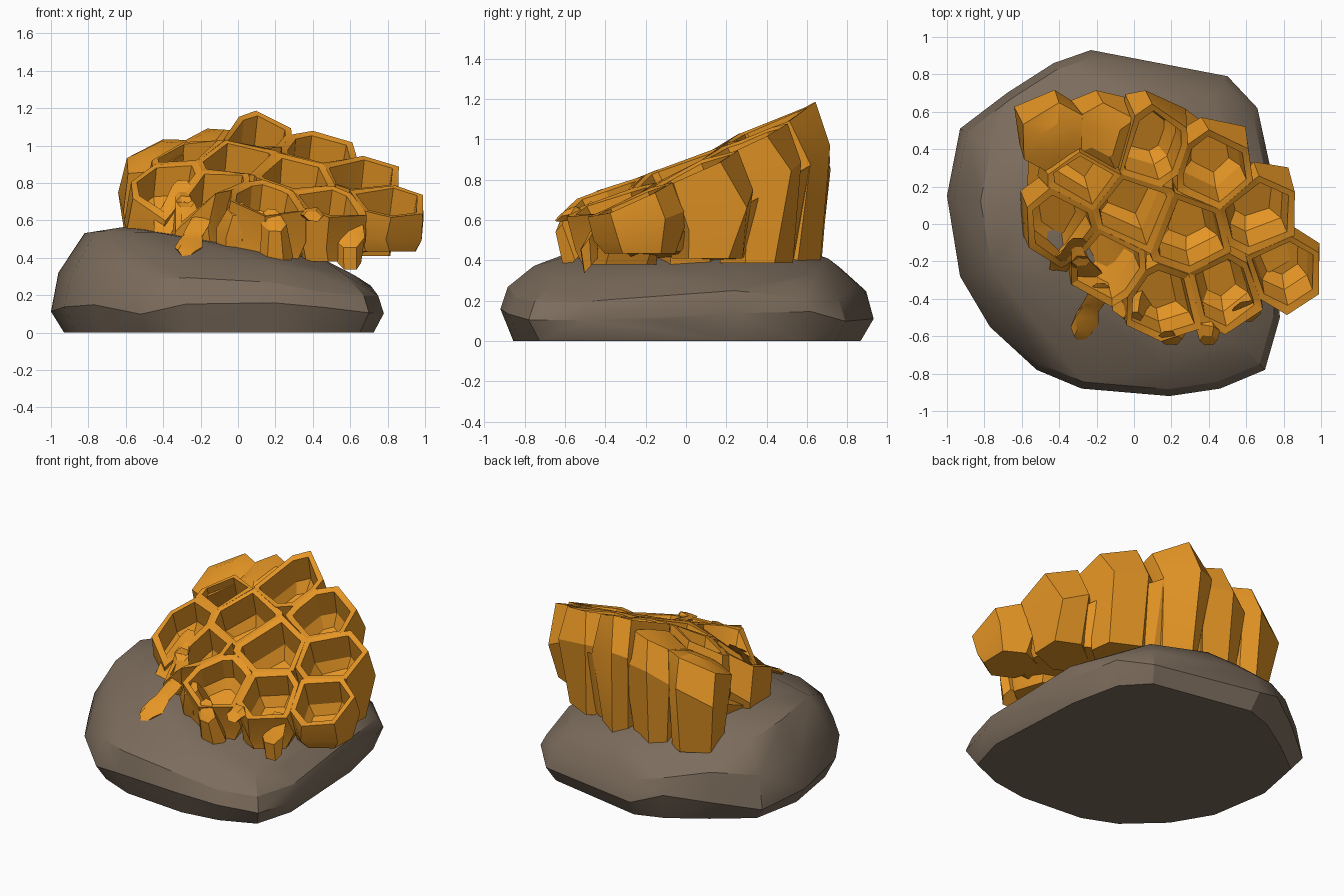
import bpy, bmesh, math, random
from mathutils import Vector, noise

if "Cube" in bpy.data.objects:
    bpy.data.objects.remove(bpy.data.objects["Cube"])

random.seed(4)


def material(name, rgb):
    m = bpy.data.materials.new(name)
    m.diffuse_color = (*rgb, 1)
    m.use_nodes = True
    m.node_tree.nodes["Principled BSDF"].inputs["Base Color"].default_value = m.diffuse_color
    return m


AMBER = material("amber wax", (0.78, 0.3, 0.018))
STONE = material("brown stone", (0.2, 0.15, 0.108))


def finish(bm, name, mat, angle):
    bmesh.ops.recalc_face_normals(bm, faces=bm.faces)
    me = bpy.data.meshes.new(name)
    bm.to_mesh(me)
    bm.free()
    me.materials.append(mat)
    ob = bpy.data.objects.new(name, me)
    bpy.context.collection.objects.link(ob)
    bpy.ops.object.select_all(action='DESELECT')
    bpy.context.view_layer.objects.active = ob
    ob.select_set(True)
    bpy.ops.object.shade_smooth_by_angle(angle=math.radians(angle))
    return ob


def loft(bm, rings):
    """Closed skin through a list of equally long point rings."""
    vs = [[bm.verts.new(p) for p in r] for r in rings]
    n = len(vs[0])
    for a, b in zip(vs, vs[1:]):
        for i in range(n):
            j = (i + 1) % n
            bm.faces.new((a[i], a[j], b[j], b[i]))
    bm.faces.new(vs[0][::-1])
    bm.faces.new(vs[-1])


def jitter(p, amount, freq=4):
    return Vector(p) + noise.noise_vector(Vector(p) * freq) * amount


# Boulder: hull of rings, higher on the left and falling to front and back
OUTLINE = [(-1, .15), (-.93, .51), (-.68, .7), (-.43, .86), (-.23, .93), (0, .86),
           (.5, .79), (.66, .62), (.74, .25), (.76, -.15), (.78, -.5), (.7, -.78),
           (.46, -.88), (.19, -.92), (0, -.87), (-.28, -.88), (-.52, -.78),
           (-.77, -.55), (-.93, -.28)]


def stone_ring(s, base, tilt, wobble=0.0):
    ring = []
    for x, y in OUTLINE:
        x, y = x * s, y * s
        fall = .4 * max(0, abs(y) - .28) * min(1, max(0, -2 * x)) if base > .3 else 0
        p = Vector((x, y, base - tilt * x - fall))
        if wobble:
            p.z += noise.noise(p * 5) * wobble
        ring.append(p)
    return ring


bm = bmesh.new()
for ring in (stone_ring(.93, 0, 0), stone_ring(1, .13, 0, .08),
             stone_ring(.96, .26, .06, .06), stone_ring(.82, .4, .17, .04),
             stone_ring(.58, .455, .17, .04), stone_ring(.2, .47, .1)):
    for p in ring:
        bm.verts.new(p)
res = bmesh.ops.convex_hull(bm, input=bm.verts[:])
bmesh.ops.delete(bm, geom=[v for v in bm.verts if not v.link_faces], context='VERTS')
finish(bm, "boulder", STONE, 25)

# Comb: irregular hexagonal cells on a tilted sheet
CELLS = [(.09, .4), (-.26, .26), (.42, .28), (-.02, .06), (.32, -.06), (.66, .04),
         (-.38, -.01), (-.13, -.21), (.15, -.42), (.48, -.36), (.8, -.26)]
LUMPS = [(-.41, .44), (-.16, .45)]
INNER = [(-.02, .06), (.32, -.06)]
NORMAL = Vector((.12, -.42, 1)).normalized()


def sheet(x, y):
    broken = max(0, .26 - math.hypot(x + .36, y + .32)) * .8
    return .915 - .12 * x + .42 * y - .45 * max(0, -.1 - x) - broken


def cell_outline(c, radius):
    """Hexagon trimmed halfway towards every neighbour."""
    poly = [c + Vector((math.sin(k * math.pi / 3), math.cos(k * math.pi / 3))) * radius
            for k in range(6)]
    for o in map(Vector, CELLS + LUMPS):
        if o == c:
            continue
        d, mid, out = o - c, (o + c) / 2, []
        for p, q in zip(poly, poly[1:] + poly[:1]):
            dp, dq = (p - mid).dot(d), (q - mid).dot(d)
            if dp <= 0:
                out.append(p)
            if dp * dq < 0:
                out.append(p.lerp(q, dp / (dp - dq)))
        poly = out
    # merge corners that nearly coincide
    return [p for p, q in zip(poly, poly[1:] + poly[:1]) if (p - q).length > .02]


def comb_ring(poly, c, scale, depth, floor=None, drop=0.0):
    ring = []
    for p in poly:
        q = c + (p - c) * scale
        v = jitter((q.x, q.y, sheet(q.x, q.y) - drop), .035)
        v -= NORMAL * depth
        if floor is not None:
            v.z = floor
        ring.append(v)
    return ring


bm = bmesh.new()
for xy in CELLS + LUMPS:
    c = Vector(xy)
    solid = xy in LUMPS
    poly = cell_outline(c, .29 if xy in INNER else .2 if solid else .23)
    height = sheet(*c)
    d = min(.22, .5 * (height - .4))
    hole = min(.25, .8 * (height - .49 + .14 * c.x))
    foot = .38 + .18 * max(0, c.x - .5) + .1 * max(0, c.y - .2)
    drop = .07 if solid else 0
    mid = [jitter(p, .06, 9) for p in comb_ring(poly, c, 1.04, d, drop=drop)]
    for p in mid:
        p.y = min(p.y, .72 + .05 * noise.noise(p * 7))
    rings = [comb_ring(poly, c, .84, d * .7, foot), mid,
             comb_ring(poly, c, 1.0, 0, drop=drop)]
    if solid:
        rings.append(comb_ring(poly, c, .5, 0, drop=drop - .03))
    else:
        rings += [comb_ring(poly, c, .82, .008),
                  comb_ring(poly, c, .76, hole * .75),
                  comb_ring(poly, c, .5, hole)]
    loft(bm, rings)
finish(bm, "honeycomb", AMBER, 25)

# Wax core that closes the grooves between the cells
CORE = [(-.52, .1), (-.52, .5), (-.1, .55), (.3, .5), (.57, .3), (.77, .06),
        (.84, -.3), (.5, -.47), (.15, -.51), (-.22, -.36), (-.44, -.14)]
mid_core = Vector((.1, .03))
pts = [Vector(p) for p in CORE]
bm = bmesh.new()
loft(bm, [[jitter((*(mid_core + (p - mid_core) * .9), .4 + .15 * max(0, p.x - .5)), .03)
           + Vector((0, .07, 0)) for p in pts],
          [jitter(p, .04, 6) for p in comb_ring(pts, mid_core, 1.03, .26)],
          comb_ring(pts, mid_core, .3, .3)])
finish(bm, "wax_core", AMBER, 25)


# Wax drips and torn wall stubs on the broken front left edge
def drip(bm, path):
    rings = []
    for x, y, z, r in path:
        rings.append([jitter((x + r * math.cos(a), y + r * .6 * math.sin(a),
                              z + r * .7 * math.sin(a)), .015, 9)
                      for a in (k * math.tau / 6 for k in range(6))])
    loft(bm, rings)


bm = bmesh.new()
drip(bm, [(-.18, -.34, .64, .05), (-.21, -.42, .57, .06), (-.25, -.47, .51, .05),
          (-.27, -.54, .46, .075), (-.28, -.59, .44, .05)])
drip(bm, [(-.3, -.1, .78, .05), (-.34, -.16, .7, .06), (-.38, -.2, .6, .07),
          (-.4, -.25, .54, .05)])
drip(bm, [(.39, -.52, .62, .04), (.4, -.57, .63, .06), (.4, -.62, .62, .045)])
drip(bm, [(.18, -.59, .64, .04), (.19, -.61, .58, .06), (.2, -.55, .4, .09)])
drip(bm, [(-.3, -.12, .74, .03), (-.28, -.2, .7, .05), (-.24, -.28, .5, .09)])
drip(bm, [(.6, -.44, .58, .06), (.6, -.48, .5, .08), (.6, -.47, .38, .06)])
drip(bm, [(.0, -.5, .66, .05), (-.02, -.46, .56, .09), (.0, -.4, .42, .12)])
finish(bm, "wax_drips", AMBER, 25)
